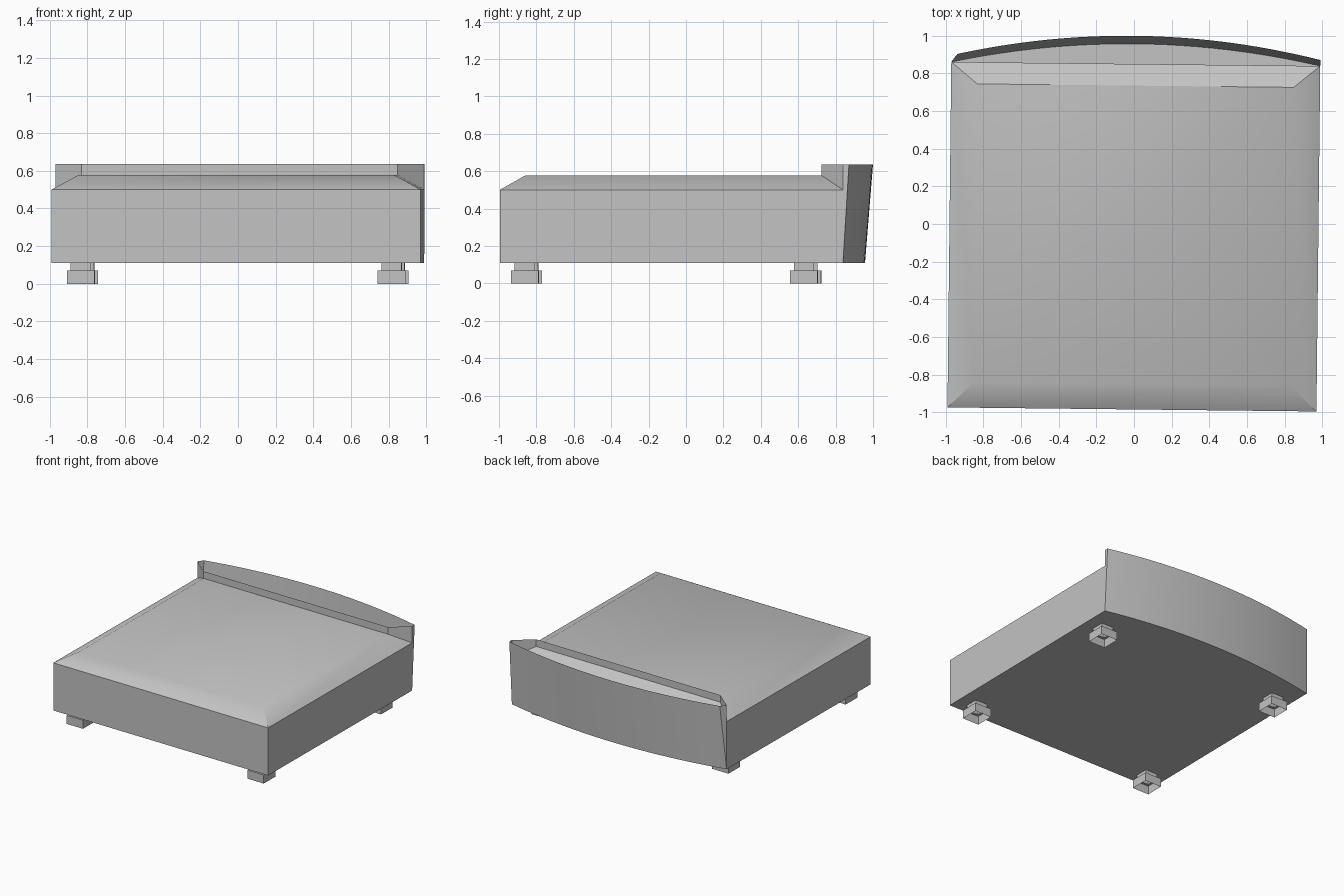
import bpy, math
from mathutils import Matrix

cube = bpy.data.objects.get("Cube")
if cube:
    bpy.data.objects.remove(cube, do_unlink=True)

grey = bpy.data.materials.new("plain_grey")
grey.use_nodes = True
grey.diffuse_color = (0.55, 0.55, 0.55, 1)
grey.node_tree.nodes["Principled BSDF"].inputs["Base Color"].default_value = (0.55, 0.55, 0.55, 1)

TURN = Matrix.Rotation(math.radians(-0.63), 4, 'Z')   # whole piece sits slightly turned
W, FRONT, BACK = 0.98, -0.985, 0.85                   # body outline
IW, IFRONT, IBACK = 0.84, -0.85, 0.735                # flat top outline
Z0, Z1, Z2, Z3 = 0.11, 0.50, 0.577, 0.635             # underside, rim, top, lip
N = 24                                                # segments of the curved back


def build(name, verts, faces, smooth=False):
    me = bpy.data.meshes.new(name)
    me.from_pydata([TURN @ Matrix.Translation(v).translation for v in verts], [], faces)
    me.materials.append(grey)
    ob = bpy.data.objects.new(name, me)
    bpy.context.collection.objects.link(ob)
    if smooth:
        bpy.ops.object.select_all(action='DESELECT')
        ob.select_set(True)
        bpy.context.view_layer.objects.active = ob
        bpy.ops.object.shade_smooth_by_angle(angle=math.radians(31))
    return ob


def ring(w, y0, y1, z):
    return [(-w, y0, z), (w, y0, z), (w, y1, z), (-w, y1, z)]


def sides(a, b, n=4):
    return [(a + i, a + (i + 1) % n, b + (i + 1) % n, b + i) for i in range(n)]


def arc(left, right, rise, z):
    """Shallow bow from left end to right end."""
    pts = []
    for i in range(N + 1):
        t = i / N
        x = left[0] + (right[0] - left[0]) * t
        y = left[1] + (right[1] - left[1]) * t + rise * 4 * t * (1 - t)
        pts.append((x, y, z))
    return pts


# Body: straight sides, sloped shoulders, flat top
body_verts = ring(W, FRONT, BACK, Z0) + ring(W, FRONT, BACK, Z1) + ring(IW, IFRONT, IBACK, Z2)
build("body", body_verts, sides(0, 4) + sides(4, 8) + [(8, 9, 10, 11)], smooth=True)

# Underside, bowed along the back
low = arc((-W, BACK), (W, BACK), 0.107, Z0)
under = [(-W, FRONT, Z0)] + low + [(W, FRONT, Z0)]
build("underside", under, [tuple(range(len(under)))])

# Curved back panel leaning outward, with narrow end triangles
high = arc((-0.948, 0.893), (W, 0.882), 0.112, Z3)
panel = low + high + [(-W, BACK, Z3), (W, BACK, Z3)]
M = N + 1
faces = [(i + 1, i, M + i, M + i + 1) for i in range(N)]
faces += [(0, 2 * M, M), (N, M + N, 2 * M + 1)]
build("back_panel", panel, faces, smooth=True)

# Low upright lip in front of the open back pocket
plan = [(-W, BACK, Z1), (-IW, IBACK, Z2), (IW, IBACK, Z2), (W, BACK, Z1)]
lip = plan + [(x, y, Z3) for x, y, z in plan]
build("back_lip", lip, [(i, i + 1, i + 5, i + 4) for i in range(3)])


# Stepped feet, open underneath
def foot(name, cx, cy):
    verts = []
    for h, z in ((0.074, 0), (0.074, 0.07), (0.054, 0.07), (0.054, Z0)):
        verts += [(cx + x, y, z) for x, y, z in ring(h, cy - h, cy + h, z)]
    build(name, verts, sides(0, 4) + sides(4, 8) + sides(8, 12))


for sx, side in ((-1, "right"), (1, "left")):
    for y, end in ((-0.853, "front"), (0.64, "back")):
        foot(f"{end}_{side}_foot", sx * 0.825, y)
